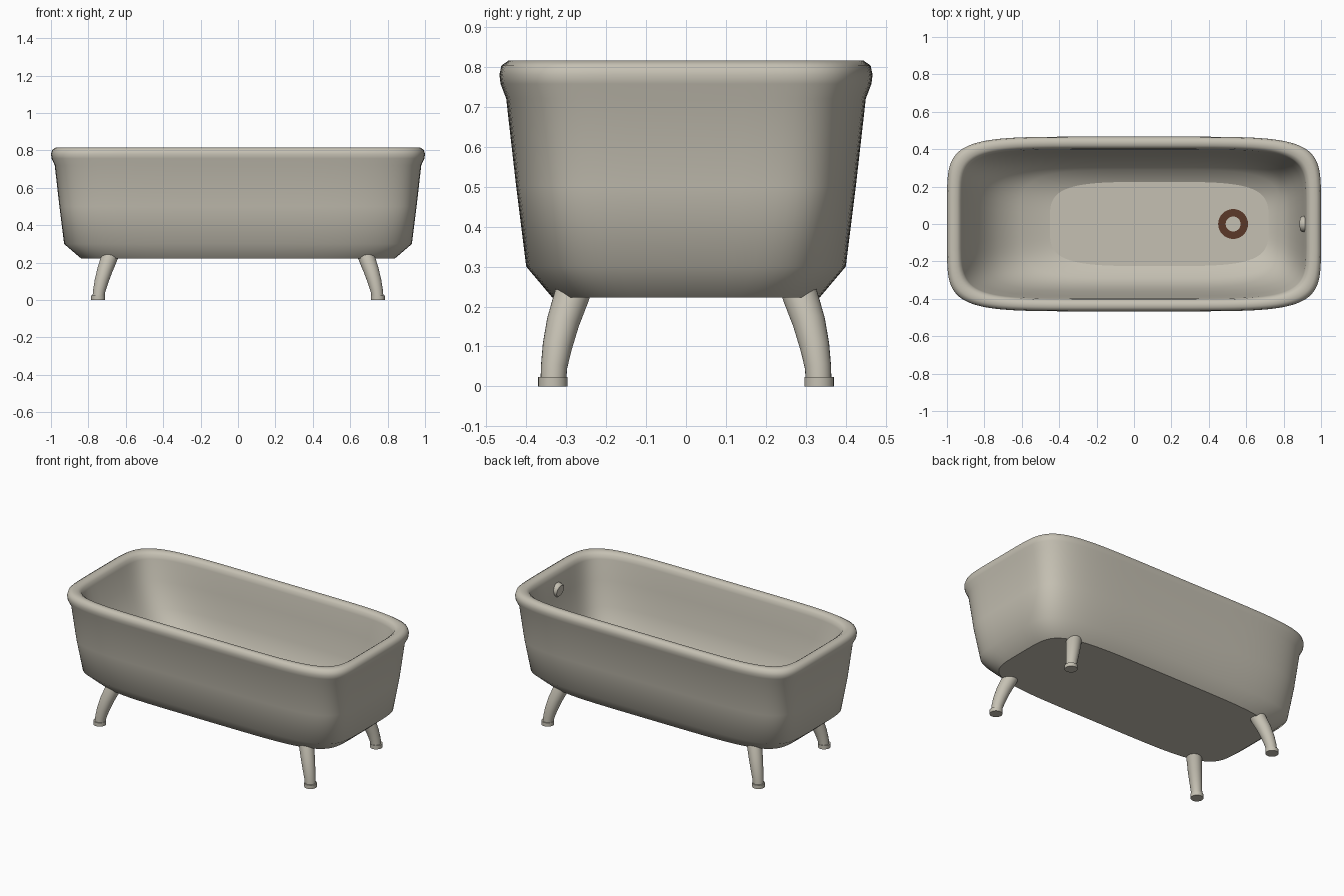
import bpy, bmesh, math
from mathutils import Vector

if "Cube" in bpy.data.objects:
    bpy.data.objects.remove(bpy.data.objects["Cube"])


def material(name, rgb):
    m = bpy.data.materials.new(name)
    m.diffuse_color = (*rgb, 1)
    m.use_nodes = True
    m.node_tree.nodes["Principled BSDF"].inputs["Base Color"].default_value = m.diffuse_color
    return m


enamel = material("warm grey enamel", (0.56, 0.53, 0.45))
brown = material("dark brown", (0.105, 0.04, 0.022))


def finish(bm, name, mat):
    bmesh.ops.recalc_face_normals(bm, faces=bm.faces)
    me = bpy.data.meshes.new(name)
    bm.to_mesh(me)
    bm.free()
    ob = bpy.data.objects.new(name, me)
    bpy.context.collection.objects.link(ob)
    me.materials.append(mat)
    return ob


def loft(bm, rings, close=False):
    """Bridge vertex rings; cap both ends flat, or close into a loop."""
    vs = [[bm.verts.new(p) for p in r] for r in rings]
    n = len(vs[0])
    pairs = list(zip(vs, vs[1:])) + ([(vs[-1], vs[0])] if close else [])
    for a, b in pairs:
        for i in range(n):
            j = (i + 1) % n
            bm.faces.new((a[i], a[j], b[j], b[i])).smooth = True
    if not close:
        bm.faces.new(vs[0])
        bm.faces.new(vs[-1])


def superellipse(cx, a, b, z, n, seg=96):
    pts = []
    for i in range(seg):
        t = 2 * math.pi * (i + 0.5) / seg
        c, s = math.cos(t), math.sin(t)
        pts.append((cx + a * math.copysign(abs(c) ** (2 / n), c),
                    b * math.copysign(abs(s) ** (2 / n), s), z))
    return pts


# tub shell: up the outside, over the rolled rim, down the inside
# (centre x, half length, half width, height, squareness)
profile = [
    (0, 0.84, 0.335, 0.223, 5), (0, 0.93, 0.40, 0.30, 5.5),
    (0, 0.955, 0.425, 0.50, 6), (0, 0.98, 0.45, 0.72, 6),
    (0, 0.997, 0.464, 0.757, 6), (0, 1.0, 0.467, 0.78, 6),
    (0, 0.994, 0.462, 0.803, 6), (0, 0.975, 0.445, 0.815, 6),
    (0, 0.945, 0.42, 0.813, 6), (0, 0.927, 0.405, 0.80, 6),
    (0, 0.92, 0.399, 0.775, 6), (0.01, 0.895, 0.385, 0.65, 5.5),
    (0.03, 0.84, 0.362, 0.50, 5), (0.055, 0.78, 0.335, 0.40, 4.6),
    (0.09, 0.70, 0.29, 0.325, 4.3), (0.135, 0.585, 0.225, 0.285, 4),
]
bm = bmesh.new()
loft(bm, [superellipse(*p) for p in profile])
finish(bm, "tub_shell", enamel)


def circle(c, axis, r, seg=24):
    axis = Vector(axis).normalized()
    u = axis.cross(Vector((0, 1, 0))).normalized()
    v = axis.cross(u)
    return [Vector(c) + r * (u * math.cos(2 * math.pi * i / seg)
                             + v * math.sin(2 * math.pi * i / seg)) for i in range(seg)]


# four splayed, gently curved legs with foot pads
path = [(0.672, 0.272, 0.27, 0.045), (0.69, 0.288, 0.22, 0.044),
        (0.712, 0.308, 0.16, 0.041), (0.73, 0.322, 0.10, 0.037),
        (0.742, 0.33, 0.05, 0.033), (0.746, 0.332, 0.015, 0.032)]
for sx, side in ((1, "right"), (-1, "left")):
    for sy, end in ((1, "back"), (-1, "front")):
        pts = [Vector((x * sx, y * sy, z)) for x, y, z, r in path]
        rings = []
        for i, p in enumerate(pts):
            d = pts[min(i + 1, len(pts) - 1)] - pts[max(i - 1, 0)]
            rings.append(circle(p, d, path[i][3]))
        bm = bmesh.new()
        loft(bm, rings)
        finish(bm, f"{end}_{side}_leg", enamel)
        foot = Vector((0.748 * sx, 0.333 * sy, 0))
        bm = bmesh.new()
        loft(bm, [circle(foot + Vector((0, 0, z)), (0, 0, 1), 0.037) for z in (0, 0.024)])
        finish(bm, f"{end}_{side}_foot_pad", enamel)

# drain ring set on the tub floor
bm = bmesh.new()
loft(bm, [circle((0.53, 0, z), (0, 0, 1), r, 32)
          for r, z in ((0.08, 0.28), (0.08, 0.289), (0.04, 0.289), (0.04, 0.28))], close=True)
for f in bm.faces:
    f.smooth = False
finish(bm, "drain_ring", brown)

# overflow plate on the end wall
bm = bmesh.new()
loft(bm, [circle((x, 0, 0.69 + (x - 0.9) * 0.2), (1, 0, 0.2), r)
          for x, r in ((0.925, 0.042), (0.898, 0.042), (0.892, 0.036))])
finish(bm, "overflow_plate", enamel)
